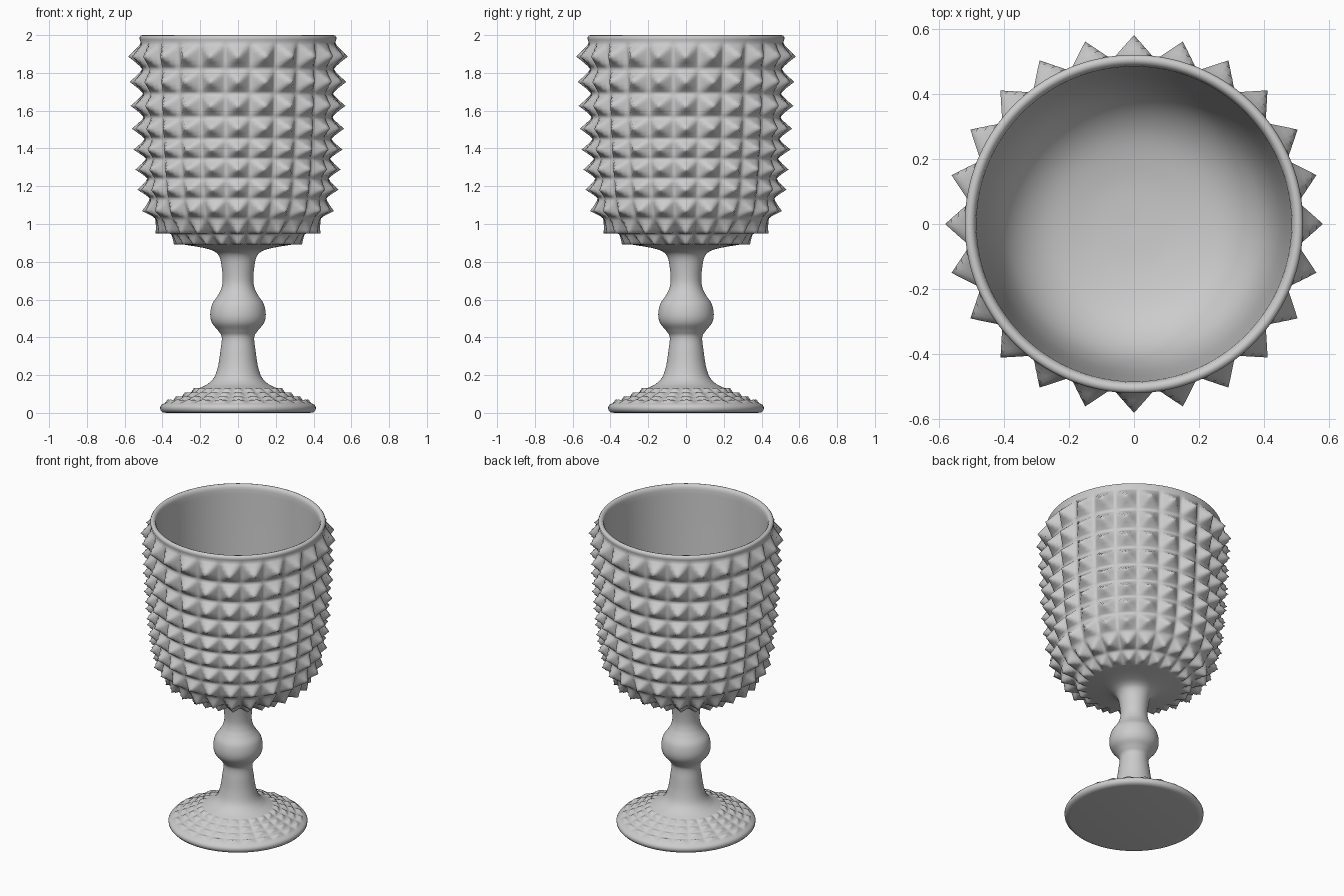
import bpy, bmesh
from math import sin, cos, pi, hypot

if "Cube" in bpy.data.objects:
    bpy.data.objects.remove(bpy.data.objects["Cube"])

STUDS = 24
CELL = [-1, -.8, -.5, -.22, 0, .22, .5, .8]      # sample positions across one stud
ANGLES = [(u, (j + u / 2) * 2 * pi / STUDS) for j in range(STUDS) for u in CELL]


def spline(pts, steps=6):
    """Catmull-Rom curve through profile points."""
    p = [pts[0]] + pts + [pts[-1]]
    out = []
    for i in range(1, len(p) - 2):
        a, b, c, d = p[i - 1:i + 3]
        for s in range(steps):
            t = s / steps
            out.append(tuple(.5 * (2 * b[k] + (c[k] - a[k]) * t
                       + (2 * a[k] - 5 * b[k] + 4 * c[k] - d[k]) * t * t
                       + (3 * b[k] - a[k] - 3 * c[k] + d[k]) * t ** 3) for k in (0, 1)))
    return out + [pts[-1]]


def plain(pts):
    return [(r, z, 0, 0, 1, 0) for r, z in pts]


def studded(bounds, heights):
    """Rings for rows of pyramid studs between successive (r, z) bounds, going up."""
    rings = []
    for (r0, z0), (r1, z1), h in zip(bounds, bounds[1:], heights):
        n = hypot(r1 - r0, z1 - z0)
        nr, nz = (z1 - z0) / n, (r0 - r1) / n
        for v in CELL:
            t = (v + 1) / 2
            rings.append((r0 + (r1 - r0) * t, z0 + (z1 - z0) * t, nr, nz, v, h))
    return rings + plain([bounds[-1]])


def lathe(name, rings):
    bm = bmesh.new()
    grid = []
    for r, z, nr, nz, v, h in rings:
        row = []
        for u, a in ANGLES:
            f = h * max(0, 1 - max(abs(u), abs(v)) / .96) ** 1.15
            rr = r + nr * f
            row.append(bm.verts.new((rr * cos(a), rr * sin(a), z + nz * f)))
        grid.append(row)
    n = len(ANGLES)
    for a, b in zip(grid, grid[1:]):
        for i in range(n):
            k = (i + 1) % n
            bm.faces.new((a[i], a[k], b[k], b[i]))
    bmesh.ops.remove_doubles(bm, verts=bm.verts, dist=1e-5)
    for f in bm.faces:
        f.smooth = True
    me = bpy.data.meshes.new(name)
    bm.to_mesh(me)
    bm.free()
    ob = bpy.data.objects.new(name, me)
    bpy.context.collection.objects.link(ob)
    return ob


# Bowl: ten rows of studs, rounded rim, smooth inside
bounds = [(.28, .89), (.355, .947), (.44, 1.03), (.468, 1.135), (.48, 1.24), (.488, 1.345),
          (.495, 1.45), (.5, 1.565), (.503, 1.69), (.508, 1.82), (.515, 1.96)]
heights = [.035, .055, .056, .058, .06, .062, .065, .067, .068, .07]
rim = [(.52, 1.975), (.521, 1.988), (.515, 1.997), (.505, 2.0), (.495, 1.996), (.488, 1.985)]
inside = spline([(.485, 1.97), (.475, 1.7), (.46, 1.4), (.435, 1.2), (.385, 1.07),
                 (.29, .985), (.15, .945), (0, .935)])
lathe("bowl", studded(bounds, heights) + plain(rim + inside))

# Stem with central ball
lathe("stem", plain(spline([(.205, .131), (.16, .153), (.125, .19), (.105, .25), (.093, .33),
                            (.086, .4), (.105, .435), (.137, .475), (.147, .52), (.137, .575),
                            (.108, .62), (.09, .655), (.081, .7), (.086, .77), (.098, .825),
                            (.125, .855), (.18, .873), (.28, .89)])))

# Foot with shallow rows of bumps
foot_edge = [(0, 0), (.38, 0), (.4, .003), (.411, .015), (.413, .03), (.405, .043)]
foot_rows = [(.39, .05), (.345, .066), (.3, .085), (.25, .107), (.205, .131)]
foot = lathe("foot", plain(foot_edge) + studded(foot_rows, [.014] * 4))
